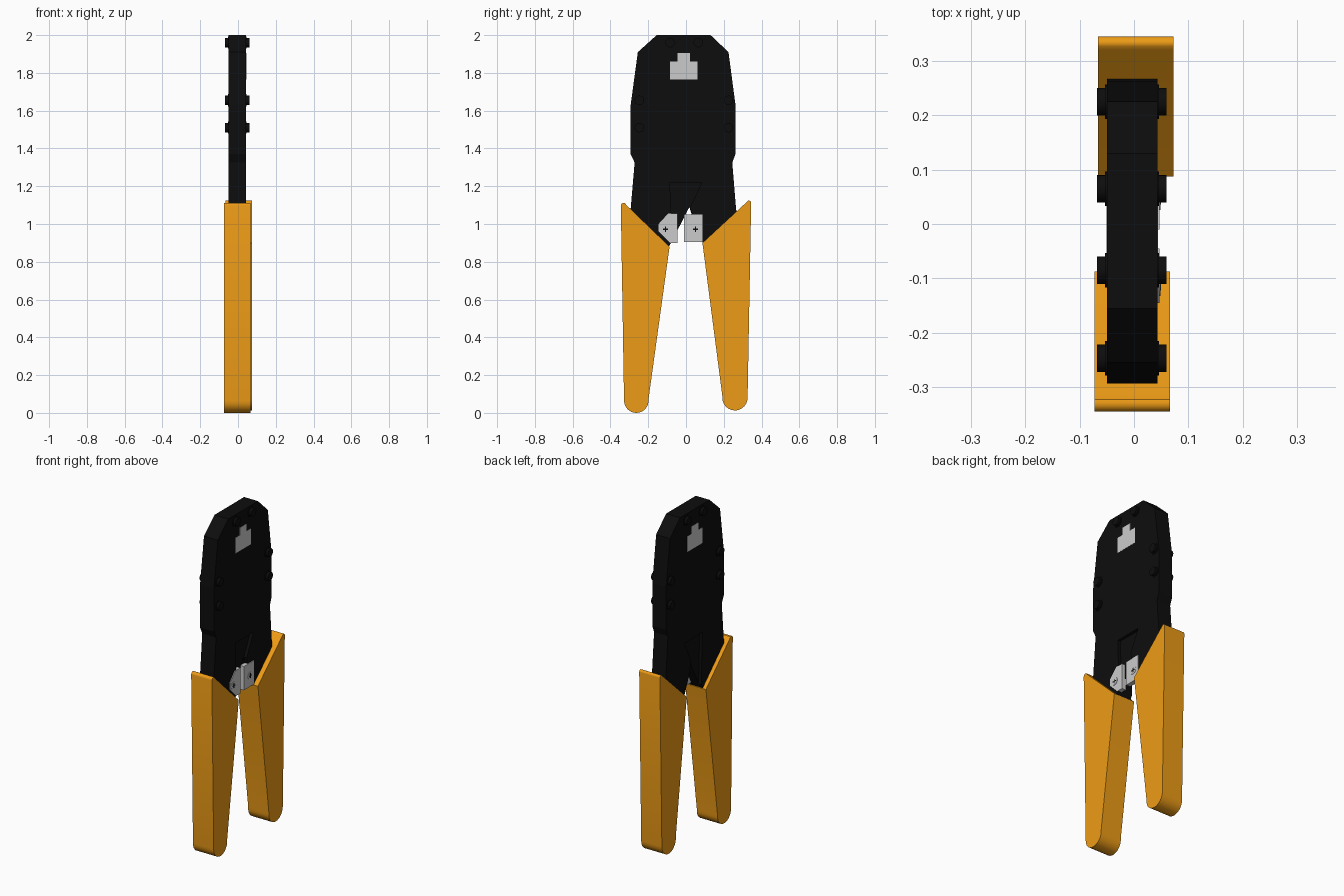
import bpy, bmesh
from math import pi, cos, sin
from mathutils import Matrix

if "Cube" in bpy.data.objects:
    bpy.data.objects.remove(bpy.data.objects["Cube"])


def material(name, colour):
    m = bpy.data.materials.new(name)
    m.diffuse_color = colour
    m.use_nodes = True
    m.node_tree.nodes["Principled BSDF"].inputs["Base Color"].default_value = m.diffuse_color
    return m


BLACK = material("black_metal", (0.004, 0.004, 0.004, 1))
ORANGE = material("orange_grip", (0.85, 0.33, 0.008, 1))


def finish(bm, name, mat, smooth=False):
    bmesh.ops.recalc_face_normals(bm, faces=bm.faces)
    me = bpy.data.meshes.new(name)
    bm.to_mesh(me)
    bm.free()
    ob = bpy.data.objects.new(name, me)
    bpy.context.collection.objects.link(ob)
    if mat:
        me.materials.append(mat)
    if smooth:
        bpy.context.view_layer.objects.active = ob
        ob.select_set(True)
        bpy.ops.object.shade_smooth_by_angle(angle=0.6)
        ob.select_set(False)
    return ob


def plate(name, outline, x0, x1, mat=None, smooth=False):
    """Extrude a (y, z) outline from x0 to x1."""
    bm = bmesh.new()
    face = bm.faces.new([bm.verts.new((x0, y, z)) for y, z in outline])
    out = bmesh.ops.extrude_face_region(bm, geom=[face])
    verts = [v for v in out["geom"] if isinstance(v, bmesh.types.BMVert)]
    bmesh.ops.translate(bm, verts=verts, vec=(x1 - x0, 0, 0))
    if face not in bm.faces:
        bm.faces.new([v for v in bm.verts if v not in verts])
    caps = [f for f in bm.faces if len(f.verts) > 4]
    bmesh.ops.triangulate(bm, faces=caps)
    return finish(bm, name, mat, smooth)


def rod(name, y, z, parts, mat=None, sides=20):
    """Stack of x-axis cylinders given as (radius, x0, x1)."""
    bm = bmesh.new()
    for r, x0, x1 in parts:
        m = Matrix.Translation(((x0 + x1) / 2, y, z)) @ Matrix.Rotation(pi / 2, 4, 'Y')
        bmesh.ops.create_cone(bm, cap_ends=True, segments=sides, radius1=r,
                              radius2=r, depth=x1 - x0, matrix=m)
    return finish(bm, name, mat, True)


def arc(cy, cz, r, a0, a1, n=14):
    return [(cy + r * cos(a0 + (a1 - a0) * i / n), cz + r * sin(a0 + (a1 - a0) * i / n))
            for i in range(n + 1)]


# Body: outer contour, shared by the thick side plates and the thin core
contour = [(0.12, 0.7), (0.26, 0.7), (0.28, 0.98), (0.265, 1.08), (0.245, 1.325), (0.262, 1.37),
           (0.262, 1.63), (0.225, 1.91), (0.13, 2.0), (-0.155, 2.0),
           (-0.255, 1.91), (-0.293, 1.63), (-0.293, 1.37), (-0.272, 1.325),
           (-0.293, 1.08), (-0.3, 0.98), (-0.26, 0.7), (-0.12, 0.7), (-0.09, 0.88)]
recess = [(-0.075, 0.91), (-0.085, 1.22), (0.085, 1.22), (0.022, 1.09),
          (0.045, 1.0), (0.088, 0.9)]
vee = [(0.018, 1.09), (0.045, 1.0), (0.088, 0.9)]
plate("side_plate_right", contour + recess, 0.025, 0.043, BLACK)
plate("side_plate_left", contour + recess, -0.05, -0.032, BLACK)
plate("body_core", contour + vee, -0.032, 0.025, BLACK)

# Stepped connector die
plate("crimp_die", [(-0.085, 1.765), (0.06, 1.765), (0.06, 1.86), (0.02, 1.86), (0.02, 1.905),
                    (-0.045, 1.905), (-0.045, 1.86), (-0.085, 1.86)], -0.051, 0.044)

# Bolts through the head
for i, (y, z) in enumerate([(-0.247, 1.655), (0.225, 1.655), (-0.247, 1.51),
                            (0.225, 1.51), (-0.085, 1.96), (0.065, 1.96)]):
    rod(f"bolt_{i + 1}", y, z, [(0.032, -0.053, 0.046), (0.025, -0.068, 0.06)], BLACK)

# Cutting blades with cross-head screws
plate("blade_left", [(-0.145, 0.96), (-0.145, 1.0), (-0.095, 1.055), (-0.045, 1.055),
                     (-0.045, 0.9), (-0.085, 0.9)], 0.02, 0.047)
plate("blade_right", [(-0.01, 0.905), (0.088, 0.905), (0.088, 1.05), (-0.01, 1.05)],
      0.02, 0.047)
for side, y in (("left", -0.108), ("right", 0.05)):
    rod(f"blade_screw_{side}", y, 0.972, [(0.024, 0.04, 0.049)])
    for k, (a, b) in enumerate([(0.014, 0.003), (0.003, 0.014)]):
        plate(f"screw_slot_{side}_{k}", [(y - a, 0.972 - b), (y + a, 0.972 - b),
                                         (y + a, 0.972 + b), (y - a, 0.972 + b)],
              0.045, 0.0495 + k * 0.0002, BLACK)

# Grips with rounded ends
plate("grip_left", [(-0.087, 0.88), (-0.315, 1.1)] + arc(-0.33, 1.097, 0.015, pi / 3, pi, 5)
      + arc(-0.263, 0.065, 0.065, pi, 2 * pi + 0.12), -0.073, 0.066, ORANGE, True)
plate("grip_right", [(0.087, 0.9), (0.32, 1.115)] + arc(0.333, 1.112, 0.012, 2 * pi / 3, 0, 5)
      + arc(0.259, 0.08, 0.067, 0, -pi - 0.12), -0.066, 0.073, ORANGE, True)
